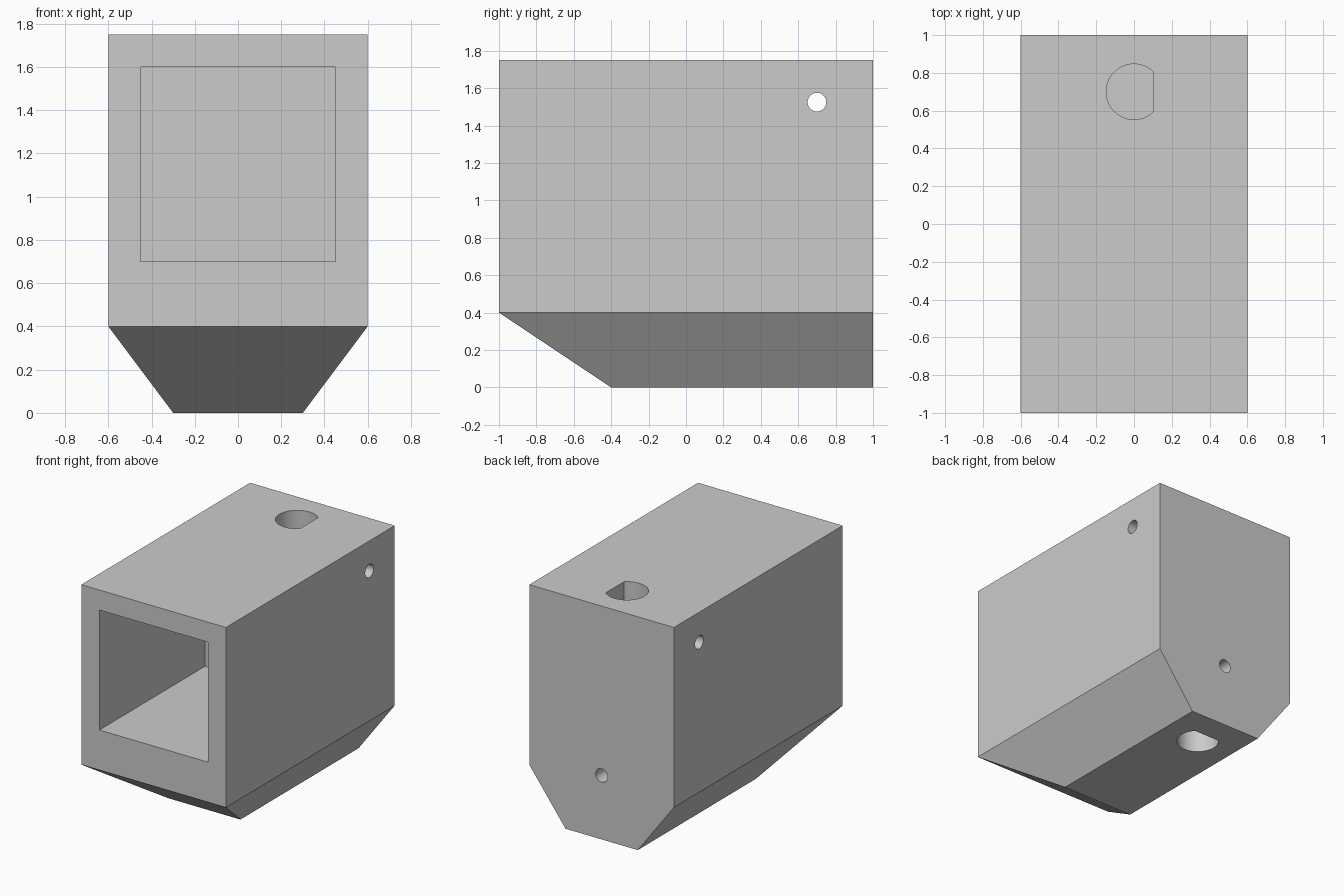
import bpy
import bmesh
from math import acos, cos, pi, radians, sin
from mathutils import Matrix

if "Cube" in bpy.data.objects:
    bpy.data.objects.remove(bpy.data.objects["Cube"], do_unlink=True)

grey = bpy.data.materials.new("light_grey")
grey.use_nodes = True
colour = (0.6, 0.6, 0.6, 1.0)
grey.diffuse_color = colour
grey.node_tree.nodes["Principled BSDF"].inputs["Base Color"].default_value = colour


def loft(name, rings):
    """Closed solid through rings of equal point counts, first to last."""
    bm = bmesh.new()
    loops = [[bm.verts.new(p) for p in ring] for ring in rings]
    for low, high in zip(loops, loops[1:]):
        for i in range(len(low)):
            j = (i + 1) % len(low)
            bm.faces.new((low[i], low[j], high[j], high[i]))
    bm.faces.new(loops[0][::-1])
    bm.faces.new(loops[-1])
    bmesh.ops.recalc_face_normals(bm, faces=bm.faces)
    mesh = bpy.data.meshes.new(name)
    bm.to_mesh(mesh)
    bm.free()
    mesh.materials.append(grey)
    obj = bpy.data.objects.new(name, mesh)
    bpy.context.collection.objects.link(obj)
    return obj


def rect(half_x, front, back, z):
    return [(-half_x, front, z), (half_x, front, z),
            (half_x, back, z), (-half_x, back, z)]


def round_cutter(name, radius, length, matrix, flat=None, steps=64):
    """Cylinder along local z; flat trims it at that distance along local x."""
    gap = acos(flat / radius) if flat else pi / steps
    angles = [gap + i * (2 * pi - 2 * gap) / (steps - 1) for i in range(steps)]
    ring = [(radius * cos(a), radius * sin(a)) for a in angles]
    obj = loft(name, [[(x, y, z) for x, y in ring] for z in (0, length)])
    obj.data.transform(matrix)
    return obj


# Block with a tapered underside, flush at the back
body = loft("housing", [rect(0.3, -0.4, 1, 0), rect(0.6, -1, 1, 0.4),
                        rect(0.6, -1, 1, 1.75)])

move = Matrix.Translation
turn = Matrix.Rotation
cutters = [
    # Square pocket opening to the front
    loft("pocket_cutter", [rect(0.45, -1.1, 0.25, z) for z in (0.7, 1.6)]),
    # D-shaped shaft sockets, flats facing their screw holes
    round_cutter("top_socket_cutter", 0.147, 0.6, move((0, 0.7, 1.3)), 0.1),
    round_cutter("bottom_socket_cutter", 0.147, 1.0,
                 move((0, 0.7, -0.1)) @ turn(pi / 2, 4, "Z"), 0.1),
    # Screw holes: across the top socket, and in from the back
    round_cutter("side_screw_cutter", 0.05, 1.4,
                 move((-0.7, 0.7, 1.525)) @ turn(pi / 2, 4, "Y"), steps=32),
    round_cutter("back_screw_cutter", 0.05, 0.4,
                 move((0, 1.1, 0.48)) @ turn(pi / 2, 4, "X"), steps=32),
]

# Cut the holes
bpy.ops.object.select_all(action="DESELECT")
bpy.context.view_layer.objects.active = body
body.select_set(True)
for cutter in cutters:
    cutter.hide_render = True
    mod = body.modifiers.new(cutter.name, "BOOLEAN")
    mod.operation = "DIFFERENCE"
    mod.solver = "EXACT"
    mod.object = cutter
    bpy.ops.object.modifier_apply(modifier=mod.name)
    bpy.data.objects.remove(cutter, do_unlink=True)

bpy.ops.object.shade_smooth_by_angle(angle=radians(30))
